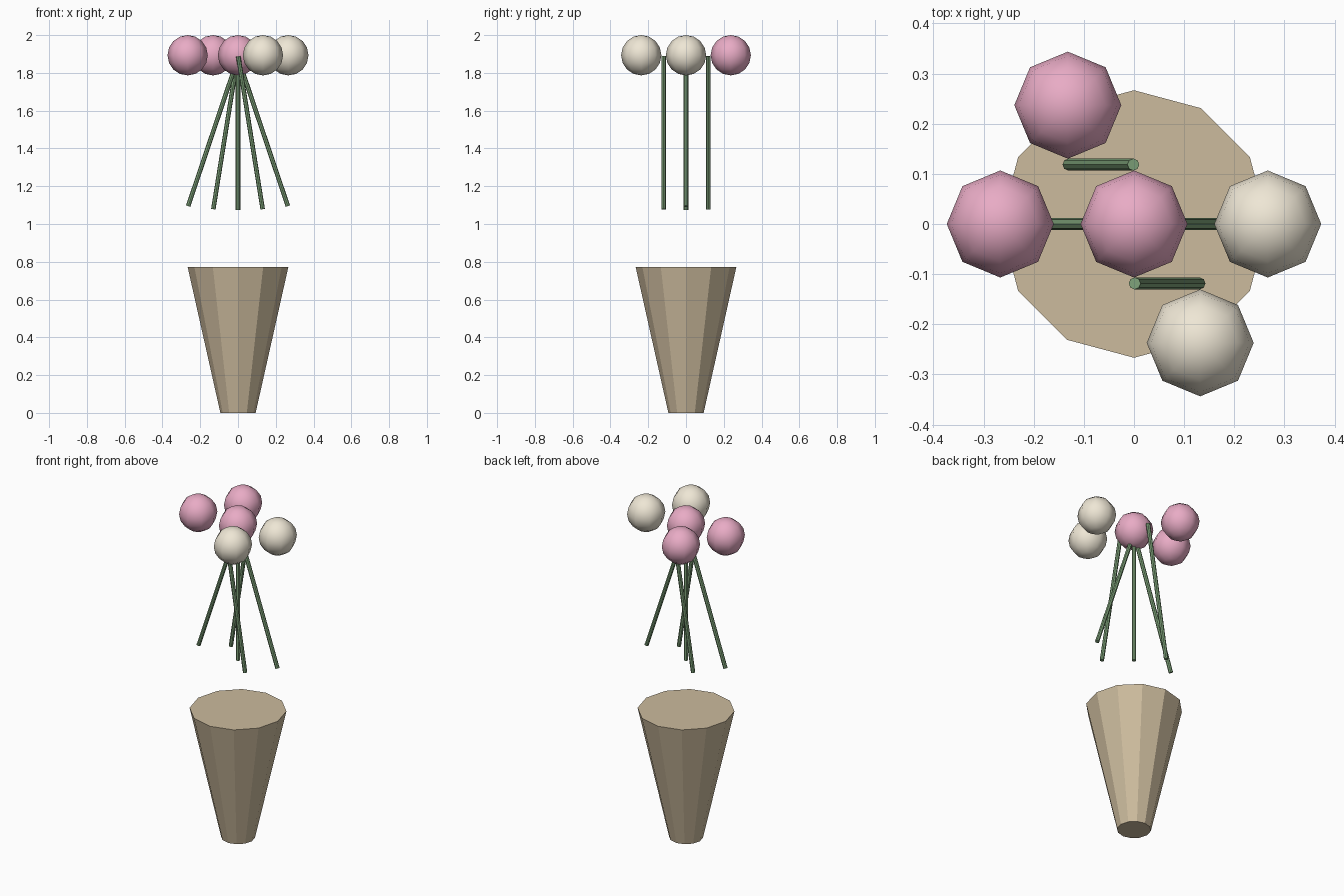
import bpy
from math import asin

if "Cube" in bpy.data.objects:
    bpy.data.objects.remove(bpy.data.objects["Cube"])


def material(name, rgb):
    m = bpy.data.materials.new(name)
    m.diffuse_color = [(c / 255) ** 2.2 for c in rgb] + [1]
    m.use_nodes = True
    m.node_tree.nodes["Principled BSDF"].inputs["Base Color"].default_value = m.diffuse_color
    return m


PINK = material("pink_petals", (232, 170, 196))
CREAM = material("cream_petals", (238, 230, 212))
GREEN = material("stem_green", (125, 160, 120))
CLAY = material("clay", (203, 186, 156))


def finish(name, mat):
    obj = bpy.context.object
    obj.name = name
    obj.data.materials.append(mat)
    return obj


# Tapered twelve-sided vase, closed at both ends
VASE_H = 0.773
bpy.ops.mesh.primitive_cone_add(vertices=12, radius1=0.0933, radius2=0.2667,
                                depth=VASE_H, location=(0, 0, VASE_H / 2))
finish("vase", CLAY)

# Flowers: x, y and colour of each bloom
FLOWERS = [(-0.2667, 0, PINK), (-0.132, 0.237, PINK), (0, 0, PINK),
           (0.132, -0.237, CREAM), (0.2667, 0, CREAM)]
STEM_LEN = 0.82

for i, (x, y, petals) in enumerate(FLOWERS, 1):
    # Stem sits halfway out and leans so its top meets x = 0
    lean = -0.98 * asin(x / STEM_LEN)
    bpy.ops.mesh.primitive_cylinder_add(vertices=8, radius=0.012, depth=STEM_LEN,
                                        location=(x / 2, y / 2, 1.483),
                                        rotation=(0, lean, 0))
    finish(f"stem_{i}", GREEN)

    # Round low-poly bloom
    bpy.ops.mesh.primitive_uv_sphere_add(segments=8, ring_count=8, radius=0.1067,
                                         location=(x, y, 1.8933))
    finish(f"bloom_{i}", petals)
    bpy.ops.object.shade_smooth()
